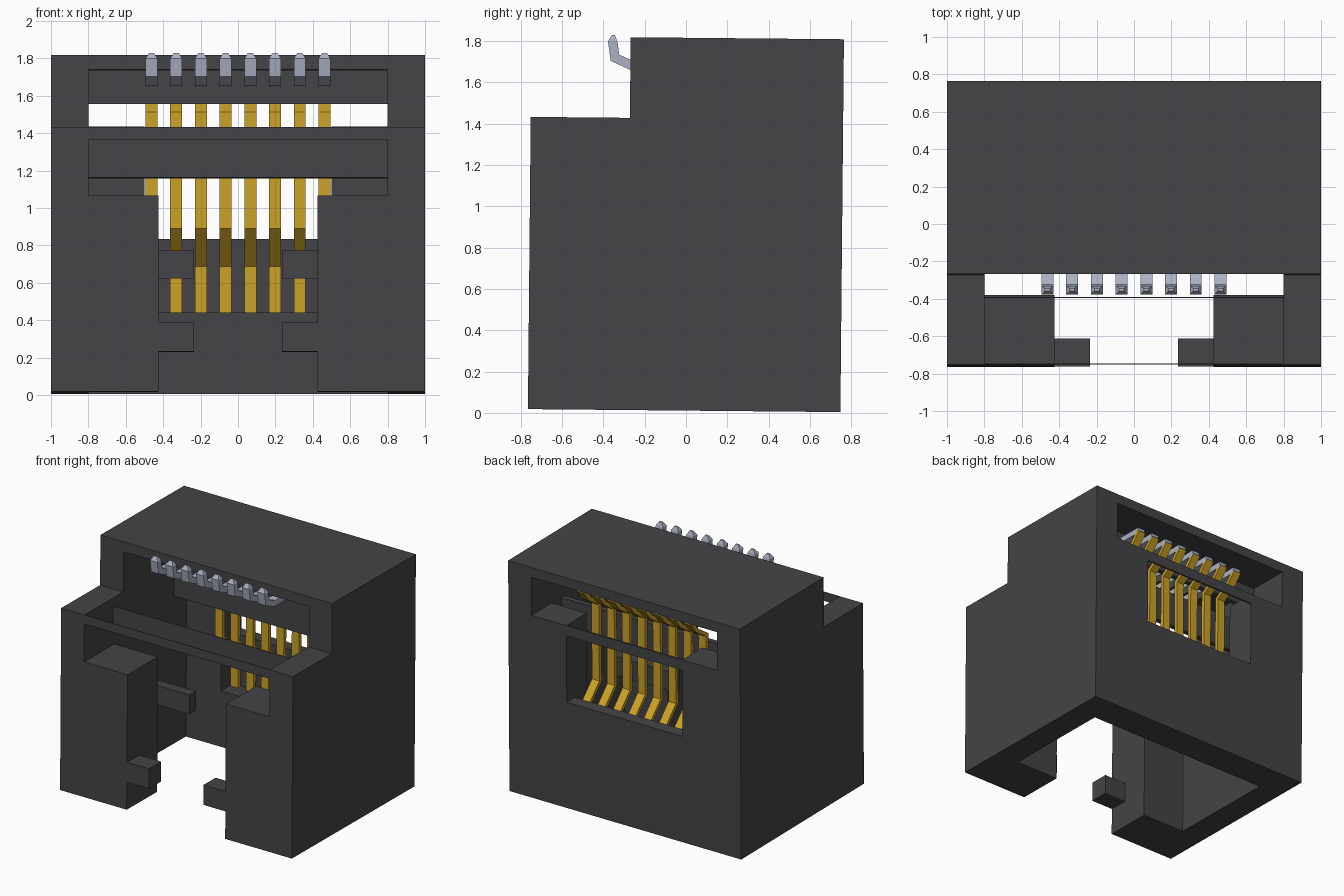
import bpy, bmesh, math
from mathutils import Vector, Matrix

cube = bpy.data.objects.get("Cube")
if cube:
    bpy.data.objects.remove(cube, do_unlink=True)

# Slight lean of the whole connector about x
LEAN = Matrix.Rotation(-0.0095, 4, 'X')


def material(name, rgb):
    m = bpy.data.materials.new(name)
    m.use_nodes = True
    m.diffuse_color = (*rgb, 1)
    bsdf = m.node_tree.nodes["Principled BSDF"]
    bsdf.inputs["Base Color"].default_value = (*rgb, 1)
    bsdf.inputs["Roughness"].default_value = 0.6
    return m


BLACK = material("charcoal plastic", (0.058, 0.058, 0.064))
GOLD = material("gold", (0.60, 0.36, 0.02))
SILVER = material("silver", (0.41, 0.44, 0.55))


def finish(name, bm, mat):
    bmesh.ops.recalc_face_normals(bm, faces=bm.faces)
    bm.transform(LEAN)
    me = bpy.data.meshes.new(name)
    bm.to_mesh(me)
    bm.free()
    me.materials.append(mat)
    ob = bpy.data.objects.new(name, me)
    bpy.context.collection.objects.link(ob)
    return ob


def prism(name, profile, x0, x1, mat=BLACK):
    """Extrude a (y, z) outline from x0 to x1."""
    bm = bmesh.new()
    f = bm.faces.new([bm.verts.new((x0, y, z)) for y, z in profile])
    ext = bmesh.ops.extrude_face_region(bm, geom=[f])
    verts = [v for v in ext["geom"] if isinstance(v, bmesh.types.BMVert)]
    bmesh.ops.translate(bm, verts=verts, vec=(x1 - x0, 0, 0))
    return finish(name, bm, mat)


def box(name, x0, x1, y0, y1, z0, z1):
    return prism(name, [(y0, z0), (y1, z0), (y1, z1), (y0, z1)], x0, x1)


def strip(name, path, x, width, thick, mat, tip=False):
    """Bent flat strip following a (y, z) path, optionally with a pointed start."""
    pts = [Vector(p) for p in path]
    bm = bmesh.new()
    rings = []
    for i, p in enumerate(pts):
        a = (p - pts[i - 1]).normalized() if i else (pts[1] - p).normalized()
        b = (pts[i + 1] - p).normalized() if i < len(pts) - 1 else a
        t = (a + b).normalized()
        n = Vector((-t.y, t.x)) * (thick / 2 / max(0.5, t.dot(a)))
        w = width / 2
        if tip and i == 0:
            n, w = n * 0.3, w * 0.4
        rings.append([bm.verts.new((x + sx * w, p.x + s * n.x, p.y + s * n.y))
                      for sx, s in ((-1, -1), (1, -1), (1, 1), (-1, 1))])
    for r, q in zip(rings, rings[1:]):
        for k in range(4):
            bm.faces.new((r[k], r[(k + 1) % 4], q[(k + 1) % 4], q[k]))
    bm.faces.new(rings[0])
    bm.faces.new(rings[-1])
    return finish(name, bm, mat)


# Main outer dimensions
F, B, STEP = -0.765, 0.747, -0.285
Z0, ZS, ZT = 0.011, 1.425, 1.815
CAV, REC = 0.50, 0.65

# Stepped side walls, front legs, tabs and back posts, both sides
stepped = [(F, Z0), (B, Z0), (B, ZT), (STEP, ZT), (STEP, ZS), (F, ZS)]
for side, s in (("left", 1), ("right", -1)):
    def pair(name, a, b, *yz):
        box(side + "_" + name, min(s * a, s * b), max(s * a, s * b), *yz)
    prism(side + "_wall", stepped, *sorted((s * 0.8, s * 1.0)))
    pair("front_leg", 0.425, 0.8, F, -0.39, Z0, 1.06)
    pair("front_tab", 0.235, 0.425, F, -0.615, 0.225, 0.38)
    pair("inner_tab", 0.235, 0.8, -0.27, -0.19, 0.62, 0.77)
    pair("back_post", 0.5, 0.8, CAV, B, 0.445, 1.44)

# Roof and upper rear baffle
box("roof", -0.8, 0.8, STEP, B, 1.738, ZT)
box("upper_baffle", -0.8, 0.8, 0.38, 0.42, 1.56, 1.738)

# Back wall: thick foot, recessed panel, thin strip between the windows
box("back_wall_foot", -0.8, 0.8, CAV, B, Z0, 0.445)
box("back_wall_panel", -0.5, 0.5, REC, B, 0.445, 0.84)
box("back_window_strip", -0.5, 0.5, B - 0.012, B, 1.36, 1.44)

# Inner comb bar and the thin front plates
box("inner_bar", -0.8, 0.8, 0.34, 0.38, 1.162, 1.435)
box("front_inner_plate", -0.8, 0.8, -0.408, -0.402, 1.16, 1.362)
box("front_rail", -0.8, 0.8, F, F + 0.006, 1.355, ZS)

# Eight contacts: silver tail over the top, gold spring at the back
tail = [(-0.368, 1.825), (-0.372, 1.795), (-0.36, 1.715), (-0.27, 1.675), (0.62, 1.675)]
spring = [(0.62, 1.675), (0.55, 1.59), (0.43, 1.51), (0.43, 0.90), (0.625, 0.70), (0.625, 0.445)]
for i in range(8):
    x = -0.4625 + i * 0.1321
    strip(f"silver_tail_{i + 1}", tail, x, 0.064, 0.045, SILVER, tip=True)
    strip(f"gold_spring_{i + 1}", spring, x, 0.064, 0.03, GOLD)
